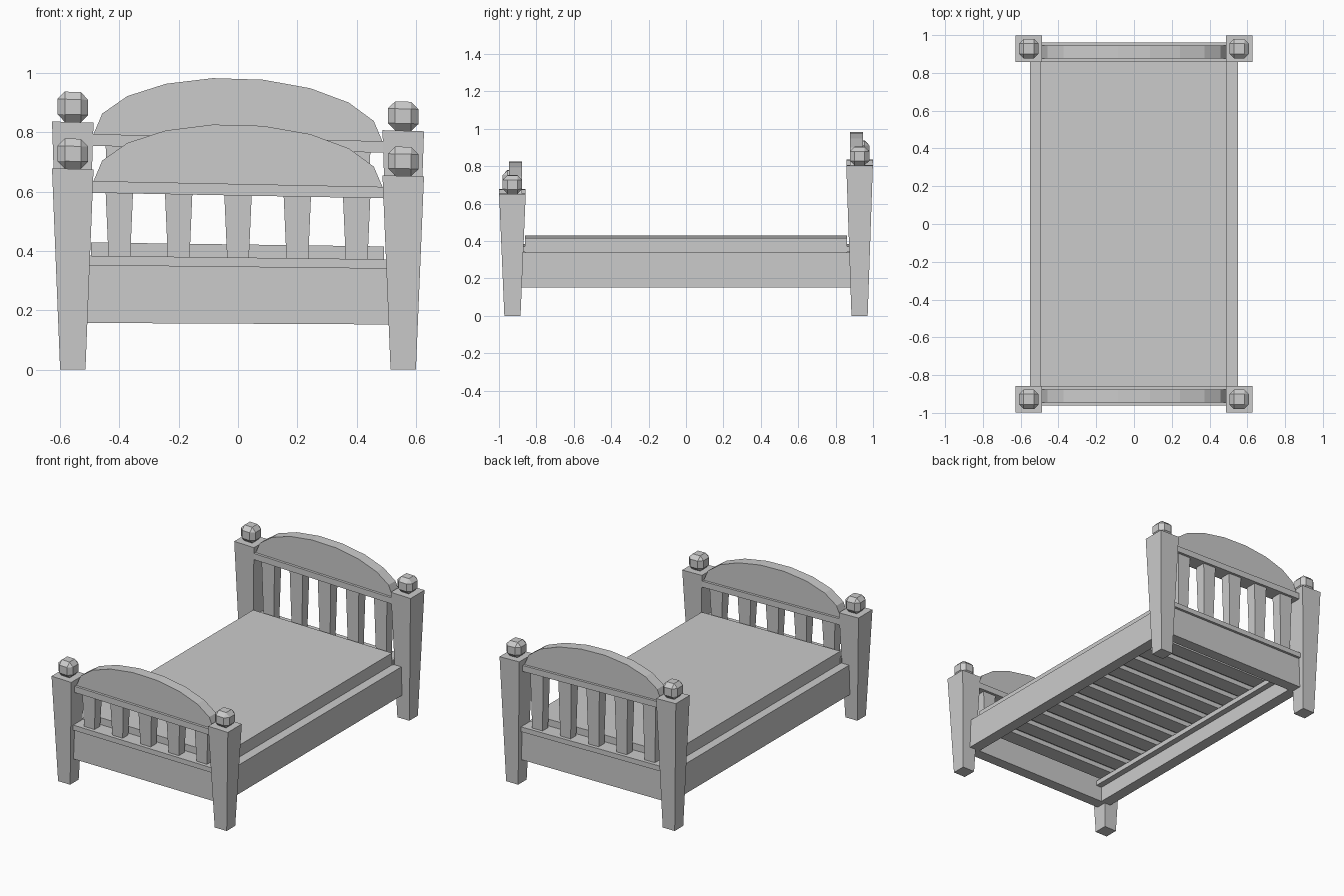
import bpy
import bmesh
import math

cube = bpy.data.objects.get("Cube")
if cube:
    bpy.data.objects.remove(cube, do_unlink=True)

grey = bpy.data.materials.new("plain_grey")
grey.use_nodes = True
COLOR = (0.6, 0.6, 0.6, 1)
grey.diffuse_color = COLOR
grey.node_tree.nodes["Principled BSDF"].inputs["Base Color"].default_value = COLOR

LEAN = 0.032  # the hand-built bed gets slightly lower toward its left


def finish(name, bm):
    for v in bm.verts:
        v.co.z *= 1 - LEAN * v.co.x
    bmesh.ops.recalc_face_normals(bm, faces=bm.faces)
    mesh = bpy.data.meshes.new(name)
    bm.to_mesh(mesh)
    bm.free()
    mesh.materials.append(grey)
    obj = bpy.data.objects.new(name, mesh)
    bpy.context.collection.objects.link(obj)
    return obj


def block(name, x, y, z, taper=1.0, bevel=0.0):
    """Box from (min, max) ranges; taper scales the bottom end."""
    bm = bmesh.new()
    bmesh.ops.create_cube(bm, size=1)
    for v in bm.verts:
        s = taper if v.co.z < 0 else 1
        v.co.x = sum(x) / 2 + v.co.x * s * (x[1] - x[0])
        v.co.y = sum(y) / 2 + v.co.y * s * (y[1] - y[0])
        v.co.z = sum(z) / 2 + v.co.z * (z[1] - z[0])
    if bevel:
        bmesh.ops.bevel(bm, geom=bm.edges[:], offset=bevel, segments=1,
                        affect='EDGES')
    return finish(name, bm)


def around(c, half):
    return (c - half, c + half)


def arch(name, y, base, height):
    """Half-ellipse board with nine straight segments."""
    bm = bmesh.new()
    angles = [math.pi * i / 9 for i in range(10)]
    ring = [bm.verts.new((0.487 * math.cos(a), y - 0.035,
                          base + height * math.sin(a))) for a in angles]
    face = bm.faces.new(ring)
    ext = bmesh.ops.extrude_face_region(bm, geom=[face])
    for g in ext["geom"]:
        if isinstance(g, bmesh.types.BMVert):
            g.co.y += 0.07
    return finish(name, bm)


# Footboard and headboard ends
for end, side, post_top, bar in (("foot", -1, 0.665, 0.587),
                                 ("head", 1, 0.82, 0.743)):
    for hand, s in (("right", -1), ("left", 1)):
        px, py = 0.557 * s, 0.928 * side
        block(f"{end}_{hand}_post", around(px, 0.07), around(py, 0.071),
              (0, post_top), taper=0.61)
        block(f"{end}_{hand}_knob", around(px, 0.052), around(py, 0.052),
              (post_top, post_top + 0.1), bevel=0.025)
    y = 0.911 * side
    block(f"{end}_rail", (-0.515, 0.515), around(y, 0.035), (0.155, 0.346))
    block(f"{end}_lower_bar", (-0.5, 0.5), around(y, 0.051), (0.346, 0.378))
    block(f"{end}_upper_bar", (-0.495, 0.495), around(y, 0.051), (bar, bar + 0.039))
    arch(f"{end}_arched_board", y, bar + 0.039, 0.201)
    for i in range(5):
        block(f"{end}_spindle_{i + 1}", around(-0.4 + 0.2 * i, 0.046),
              around(y, 0.035), (0.378, bar), taper=0.8)

# Side rails with inner ledges that carry the slats
for hand, s in (("right", -1), ("left", 1)):
    block(f"{hand}_side_rail", around(0.515 * s, 0.036), (-0.9, 0.9), (0.155, 0.344))
    block(f"{hand}_slat_ledge", around(0.46 * s, 0.02), (-0.876, 0.876), (0.25, 0.28))

# Slats under the mattress
for i in range(12):
    block(f"slat_{i + 1}", (-0.48, 0.48), around(-0.792 + 0.144 * i, 0.05),
          (0.28, 0.31))

block("mattress", (-0.495, 0.492), (-0.862, 0.862), (0.31, 0.422))
